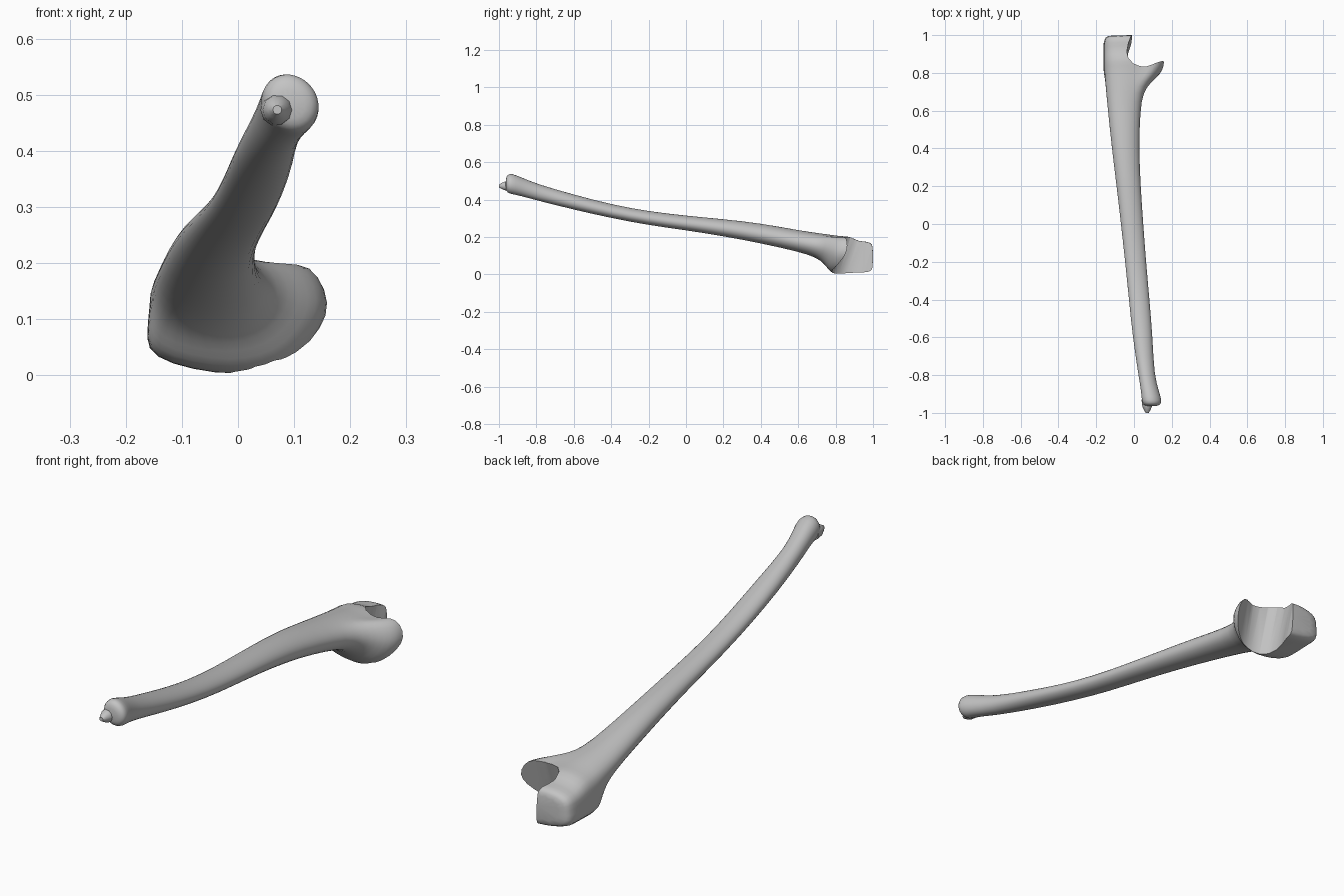
import bpy, bmesh, math

if "Cube" in bpy.data.objects:
    bpy.data.objects.remove(bpy.data.objects["Cube"], do_unlink=True)

bone_grey = bpy.data.materials.new("bone_grey")
bone_grey.use_nodes = True
colour = (0.55, 0.55, 0.55, 1)
bone_grey.diffuse_color = colour
bone_grey.node_tree.nodes["Principled BSDF"].inputs["Base Color"].default_value = colour

SIDES = 16


def loft(name, rings):
    """Skin a list of closed rings and cap both ends."""
    bm = bmesh.new()
    loops = [[bm.verts.new(p) for p in ring] for ring in rings]
    for a, b in zip(loops, loops[1:]):
        n = len(a)
        for i in range(n):
            bm.faces.new((a[i], a[(i + 1) % n], b[(i + 1) % n], b[i]))
    bm.faces.new(loops[0])
    bm.faces.new(loops[-1])
    bmesh.ops.recalc_face_normals(bm, faces=bm.faces)
    mesh = bpy.data.meshes.new(name)
    bm.to_mesh(mesh)
    bm.free()
    mesh.materials.append(bone_grey)
    obj = bpy.data.objects.new(name, mesh)
    bpy.context.collection.objects.link(obj)
    return obj


def oval(x0, x1, z0, z1, skew=0.08):
    """Oval section, fuller along its upper-left to lower-right diagonal."""
    pts = []
    for i in range(SIDES):
        a = math.tau * i / SIDES
        r = 1.02 + skew * math.cos(2 * a + math.radians(60))
        pts.append(((x0 + x1) / 2 + r * (x1 - x0) / 2 * math.cos(a),
                    (z0 + z1) / 2 + r * (z1 - z0) / 2 * math.sin(a)))
    return pts


# Shaft sections: y, then x range and z range
shaft = [
    (-0.965, 0.065, 0.12, 0.455, 0.51),
    (-0.955, 0.05, 0.14, 0.435, 0.535),
    (-0.935, 0.043, 0.145, 0.428, 0.542),
    (-0.89, 0.04, 0.132, 0.42, 0.525),
    (-0.8, 0.025, 0.105, 0.395, 0.485),
    (-0.6, -0.005, 0.097, 0.345, 0.428),
    (-0.4, -0.025, 0.08, 0.3, 0.375),
    (-0.2, -0.045, 0.062, 0.262, 0.338),
    (0, -0.067, 0.047, 0.235, 0.315),
    (0.2, -0.09, 0.033, 0.203, 0.297),
    (0.4, -0.115, 0.024, 0.165, 0.275),
    (0.6, -0.135, 0.03, 0.12, 0.238),
]
rings = [[(x, y, z) for x, z in oval(*box)] for y, *box in shaft]

# Elbow end: the shaft oval swells into this outline
head = [(0.165, 0.13), (0.147, 0.18), (0.115, 0.203), (0.065, 0.187),
        (0.0, 0.2), (-0.06, 0.205), (-0.115, 0.195), (-0.157, 0.17),
        (-0.157, 0.12), (-0.165, 0.065), (-0.153, 0.03), (-0.08, 0.007),
        (0.0, -0.003), (0.06, 0.006), (0.11, 0.03), (0.153, 0.085)]
neck = oval(-0.145, 0.035, 0.1, 0.225, 0.04)
SHEAR = 0.3
for y, t in ((0.7, 0.1), (0.755, 0.45), (0.79, 0.72), (0.83, 0.95), (0.87, 1)):
    ring = []
    for (ax, az), (bx, bz) in zip(neck, head):
        x, z = ax + (bx - ax) * t, az + (bz - az) * t
        ring.append((x, y + SHEAR * (z - 0.17) * t, z))
    rings.append(ring)

# Elbow tip behind the notch
for y, size in ((0.92, 1), (0.965, 1), (0.99, 0.9), (1.0, 0.7)):
    rings.append([(-0.05 + (x + 0.05) * size, y, 0.09 + (z * 0.82 - 0.08) * size)
                  for x, z in head])
bone = loft("forearm_bone", rings)

# Curved joint notch, cut through the elbow end
notch = [(0.0, 1.1), (-0.015, 1.0), (-0.03, 0.955), (-0.038, 0.91),
         (-0.03, 0.87), (-0.005, 0.842), (0.03, 0.828), (0.065, 0.826),
         (0.1, 0.838), (0.13, 0.852), (0.16, 0.872), (0.3, 0.91), (0.3, 1.1)]
cutter = loft("notch_cutter", [[(x, y + SHEAR * (z - 0.17), z) for x, y in notch]
                               for z in (-0.1, 0.3)])
cutter.hide_render = True

bpy.context.view_layer.objects.active = bone
smooth = bone.modifiers.new("smooth", "SUBSURF")
smooth.levels = 1
cut = bone.modifiers.new("notch", "BOOLEAN")
cut.operation = "DIFFERENCE"
cut.solver = "EXACT"
cut.object = cutter
for m in ("smooth", "notch"):
    bpy.ops.object.modifier_apply(modifier=m)
bpy.data.objects.remove(cutter, do_unlink=True)

# Small pointed process on the wrist end
tip = [(-0.93, 0.03), (-0.965, 0.026), (-0.985, 0.017), (-1.0, 0.008)]
wrist_point = loft("wrist_point", [
    [(0.07 + r * math.cos(math.tau * i / 10), y, 0.473 + r * math.sin(math.tau * i / 10))
     for i in range(10)] for y, r in tip])

for obj in (bone, wrist_point):
    bpy.ops.object.select_all(action="DESELECT")
    obj.select_set(True)
    bpy.context.view_layer.objects.active = obj
    bpy.ops.object.shade_smooth_by_angle(angle=math.radians(40))
